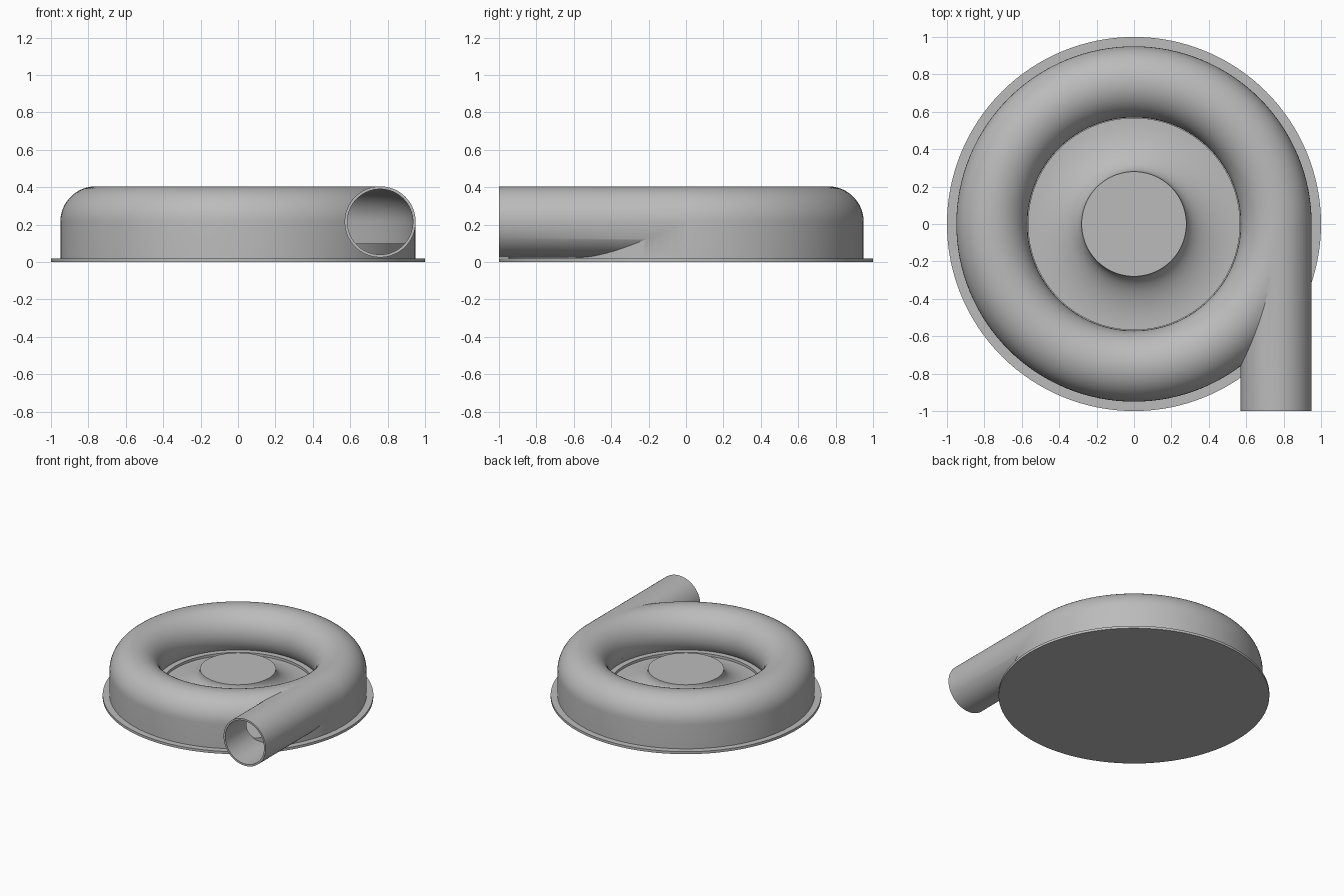
import bpy, bmesh
from math import sin, cos, pi, radians
from mathutils import Vector, Matrix

cube = bpy.data.objects.get("Cube")
if cube:
    bpy.data.objects.remove(cube, do_unlink=True)

RING, TUBE, BORE, MID = 0.76, 0.19, 0.175, 0.215
FLOOR, PLATE = 0.1, 0.02

metal = bpy.data.materials.new("grey_metal")
metal.use_nodes = True
metal.diffuse_color = (0.5, 0.5, 0.5, 1)
metal.node_tree.nodes["Principled BSDF"].inputs["Base Color"].default_value = (0.5, 0.5, 0.5, 1)


def add_object(name, bm):
    bmesh.ops.remove_doubles(bm, verts=bm.verts, dist=1e-5)
    bmesh.ops.recalc_face_normals(bm, faces=bm.faces)
    mesh = bpy.data.meshes.new(name)
    bm.to_mesh(mesh)
    bm.free()
    mesh.materials.append(metal)
    obj = bpy.data.objects.new(name, mesh)
    bpy.context.collection.objects.link(obj)
    return obj


def revolve(name, profile, closed=True, steps=128):
    """Turn an (r, z) profile around the vertical axis."""
    bm = bmesh.new()
    verts = [bm.verts.new((r, 0, z)) for r, z in profile]
    edges = [bm.edges.new(pair) for pair in zip(verts, verts[1:])]
    if closed:
        edges.append(bm.edges.new((verts[-1], verts[0])))
    bmesh.ops.spin(bm, geom=verts + edges, cent=(0, 0, 0), axis=(0, 0, 1),
                   angle=2 * pi, steps=steps, use_merge=True)
    return add_object(name, bm)


def pipe(name, radius, start, end):
    """Solid cylinder along y, tangent to the ring."""
    bm = bmesh.new()
    place = Matrix.Translation((RING, (start + end) / 2, MID)) @ Matrix.Rotation(pi / 2, 4, 'X')
    bmesh.ops.create_cone(bm, cap_ends=True, segments=64, radius1=radius,
                          radius2=radius, depth=end - start, matrix=place)
    return add_object(name, bm)


def ring_section(radius, bottom):
    """Straight outer wall, round top, tucked-under inner side."""
    last = 220
    arc = [radians(last * i / 32) for i in range(33)]
    pts = [(RING + radius * cos(a), MID + radius * sin(a)) for a in arc]
    return [(RING + radius, bottom)] + pts + [(pts[-1][0], bottom)]


def combine(target, tool, operation):
    mod = target.modifiers.new(operation.title(), 'BOOLEAN')
    mod.operation, mod.object, mod.solver = operation, tool, 'EXACT'
    bpy.context.view_layer.objects.active = target
    bpy.ops.object.modifier_apply(modifier=mod.name)
    bpy.data.objects.remove(tool, do_unlink=True)


# Mounting plate
base_plate = revolve("base_plate", [(0, 0), (1, 0), (1, PLATE), (0, PLATE)], False)

# Spiral casing with its outlet pipe, then hollowed out
casing = revolve("casing", ring_section(TUBE, PLATE - 0.005))
combine(casing, pipe("outlet_pipe", TUBE, -1, -0.005), 'UNION')
combine(casing, revolve("cavity", ring_section(BORE, 0.06)), 'DIFFERENCE')
combine(casing, pipe("bore", BORE, -1.1, -0.004), 'DIFFERENCE')

# Raised floor inside the casing
floor = revolve("casing_floor", [(0.565, 0.01), (0.94, 0.01), (0.94, FLOOR), (0.565, FLOOR)])

# Hub that flares out in a hollow curve to the floor
flare = [(0.565 - 0.285 * cos(a), 0.23 - 0.15 * sin(a))
         for a in (pi / 2 * i / 20 for i in range(21))]
hub = revolve("hub", [(0, 0.23)] + flare + [(0.565, 0.01), (0, 0.01)], False)

# Smooth shading with crisp edges
for obj in (base_plate, casing, floor, hub):
    bpy.ops.object.select_all(action='DESELECT')
    obj.select_set(True)
    bpy.context.view_layer.objects.active = obj
    bpy.ops.object.shade_smooth_by_angle(angle=radians(30))
